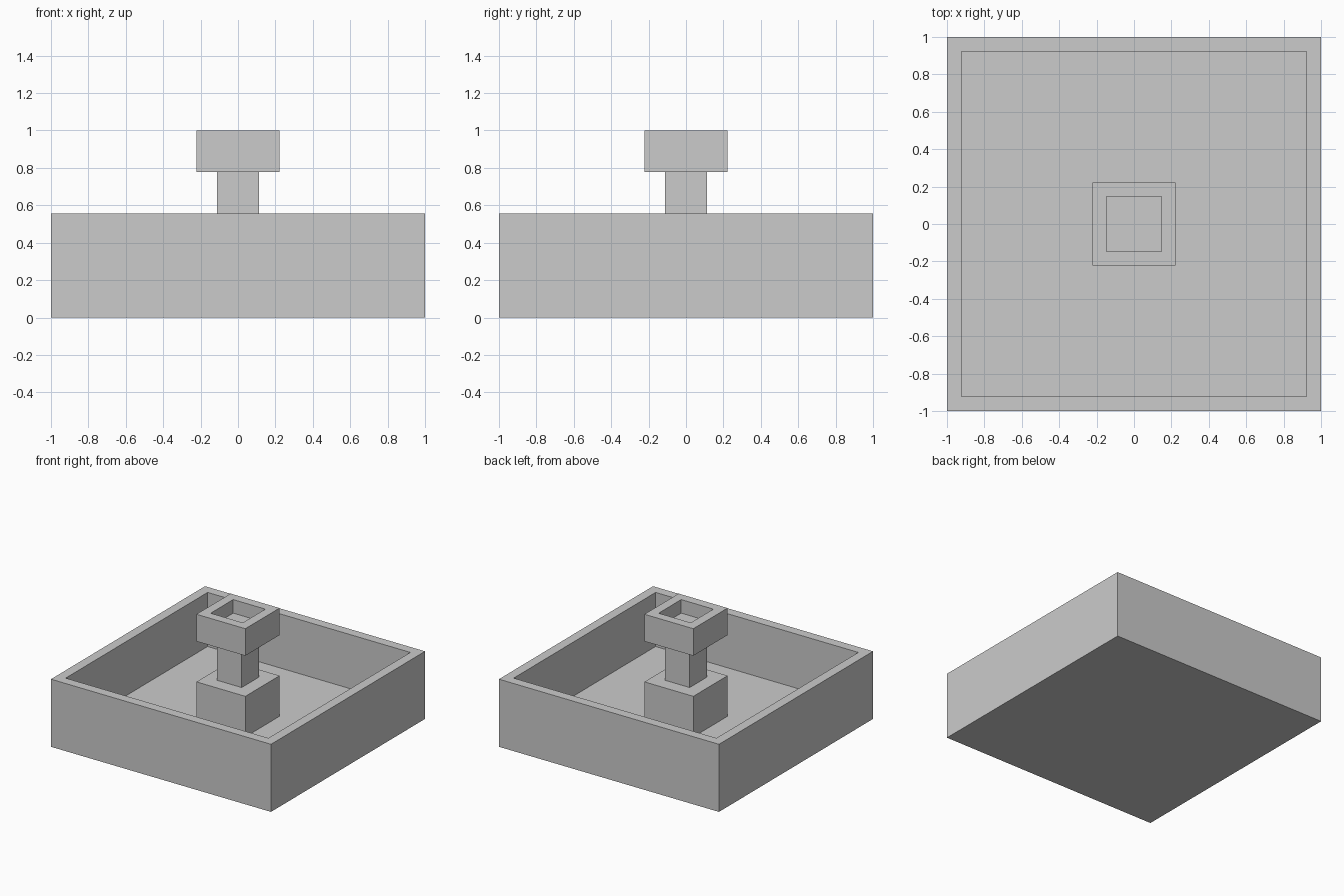
import bpy, bmesh

if "Cube" in bpy.data.objects:
    bpy.data.objects.remove(bpy.data.objects["Cube"])


def block(name, half, z0, z1, hollow_half=None, floor_z=None):
    """Square block, optionally with a square recess sunk into its top."""
    bm = bmesh.new()
    bmesh.ops.create_cube(bm, size=2)
    for v in bm.verts:
        v.co.x *= half
        v.co.y *= half
        v.co.z = z1 if v.co.z > 0 else z0
    if hollow_half:
        bm.normal_update()
        top = max(bm.faces, key=lambda f: f.calc_center_median().z)
        bmesh.ops.inset_region(bm, faces=[top], thickness=half - hollow_half)
        ext = bmesh.ops.extrude_discrete_faces(bm, faces=[top])
        for v in ext["faces"][0].verts:
            v.co.z = floor_z
        bmesh.ops.recalc_face_normals(bm, faces=bm.faces)
    mesh = bpy.data.meshes.new(name)
    bm.to_mesh(mesh)
    bm.free()
    obj = bpy.data.objects.new(name, mesh)
    bpy.context.collection.objects.link(obj)
    return obj


U = 1 / 9  # model is laid out on a ninth-unit grid

# Open square basin
block("basin", 1.0, 0, 5 * U, 8 * U, U)
# Pedestal standing on the basin floor
block("pedestal", 2 * U, U, 4 * U)
# Slim column
block("column", U, 4 * U, 7 * U)
# Top bowl with a shallow recess
block("top_bowl", 2 * U, 7 * U, 1.0, 0.115, 8 * U)
